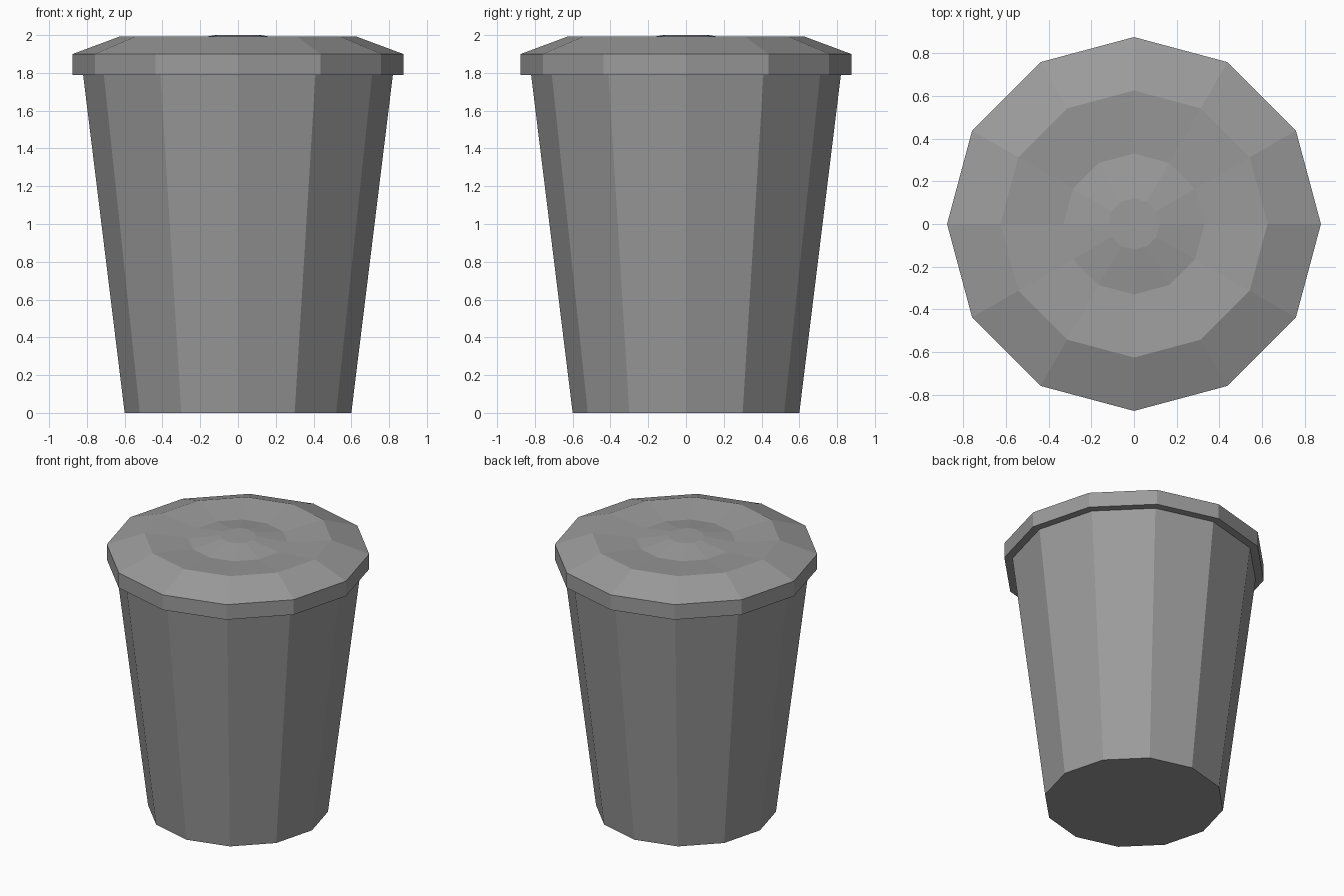
import bpy
import bmesh
from math import cos, sin, pi

if "Cube" in bpy.data.objects:
    bpy.data.objects.remove(bpy.data.objects["Cube"], do_unlink=True)

SIDES = 12

grey = bpy.data.materials.new("mid_grey")
grey.use_nodes = True
colour = (0.33, 0.33, 0.33, 1)
grey.diffuse_color = colour
grey.node_tree.nodes["Principled BSDF"].inputs["Base Color"].default_value = colour


def turned(name, profile):
    """Turn a (radius, height) profile into a capped, flat-sided solid."""
    bm = bmesh.new()
    rings = []
    for r, z in profile:
        angles = [2 * pi * i / SIDES for i in range(SIDES)]
        rings.append([bm.verts.new((r * cos(a), r * sin(a), z)) for a in angles])
    for low, high in zip(rings, rings[1:]):
        for i in range(SIDES):
            j = (i + 1) % SIDES
            bm.faces.new((low[i], low[j], high[j], high[i]))
    bm.faces.new(rings[0][::-1])
    bm.faces.new(rings[-1])
    bmesh.ops.recalc_face_normals(bm, faces=bm.faces)
    mesh = bpy.data.meshes.new(name)
    bm.to_mesh(mesh)
    bm.free()
    mesh.materials.append(grey)
    obj = bpy.data.objects.new(name, mesh)
    bpy.context.collection.objects.link(obj)
    return obj


# Tapered bin body
turned("bin_body", [(0.6, 0), (0.82, 1.79)])

# Lid: upright rim, sloped shoulder, shallow dish and low raised centre
turned("bin_lid", [(0.875, 1.79), (0.875, 1.9), (0.625, 1.993),
                   (0.33, 1.965), (0.12, 2.0)])
